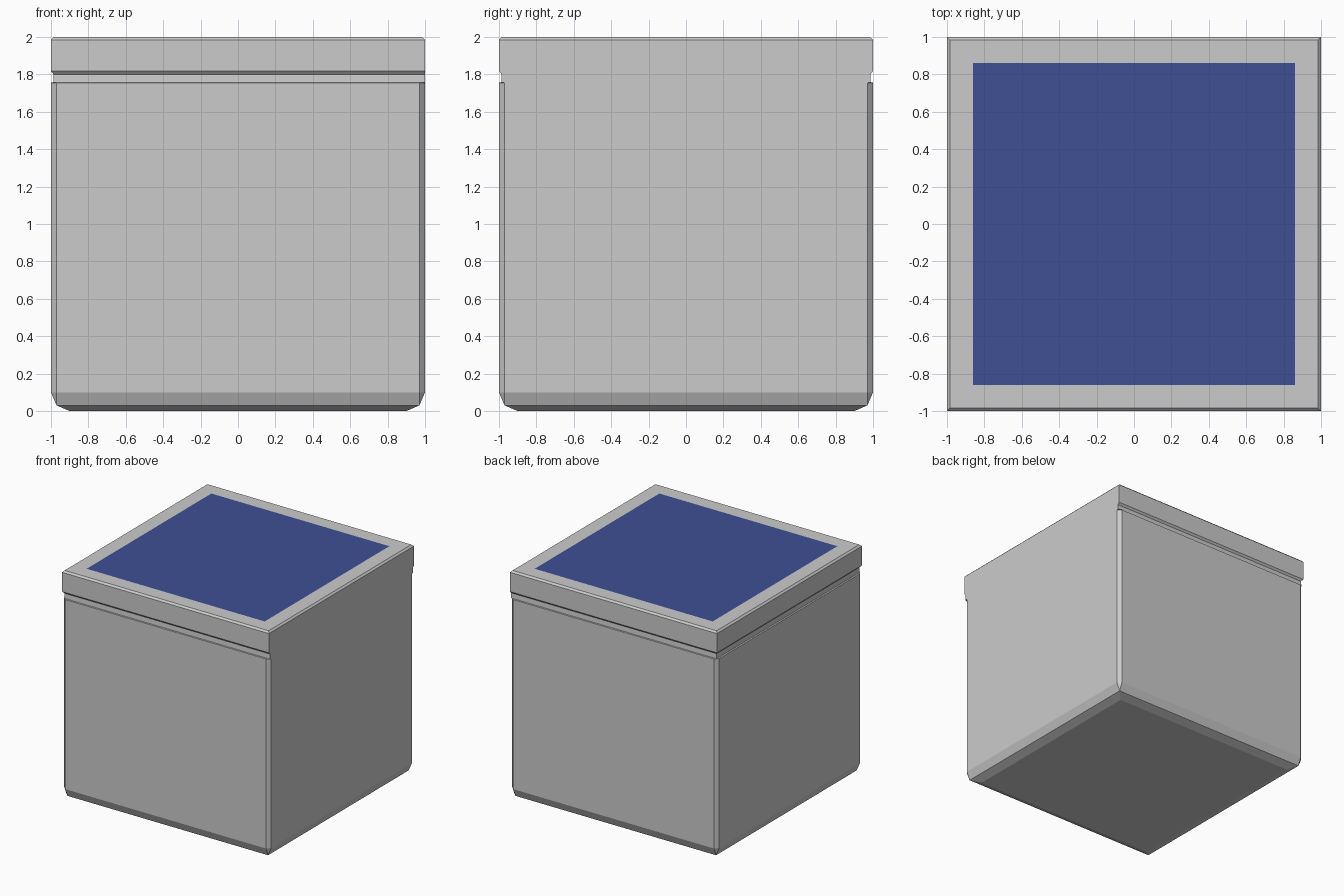
import bpy, bmesh

if "Cube" in bpy.data.objects:
    bpy.data.objects.remove(bpy.data.objects["Cube"])


def ring(bm, z, half, chamfer=0.0, right=None):
    """Square section with chamfered corners; the right side may differ."""
    r = half if right is None else right
    c = chamfer
    pts = [(r - c, -half), (r, -half + c), (r, half - c), (r - c, half),
           (-half + c, half), (-half, half - c), (-half, -half + c), (-half + c, -half)]
    return [bm.verts.new((x, y, z)) for x, y in pts]


def loft(name, levels, bottom=False, top=False):
    bm = bmesh.new()
    rings = [ring(bm, *level) for level in levels]
    for a, b in zip(rings, rings[1:]):
        for i in range(8):
            j = (i + 1) % 8
            bm.faces.new((a[i], a[j], b[j], b[i]))
    if bottom:
        bm.faces.new(rings[0][::-1])
    if top:
        bm.faces.new(rings[-1])
    # Collapse the zero-width chamfers into sharp corners
    bmesh.ops.remove_doubles(bm, verts=bm.verts, dist=0.0005)
    mesh = bpy.data.meshes.new(name)
    bm.to_mesh(mesh)
    bm.free()
    obj = bpy.data.objects.new(name, mesh)
    bpy.context.collection.objects.link(obj)
    return obj


# Body with rounded-under base and chamfered upright corners
loft("body", [(0.0, 0.90), (0.03, 0.97), (0.10, 1.0, 0.03),
              (1.755, 1.0, 0.03), (1.757, 0.988, 0.0, 1.0)], bottom=True)

# Recessed neck on front, back and left; flush on the right
loft("neck", [(1.757, 0.988, 0.0, 1.0), (1.80, 0.985, 0.0, 1.0)])

# Lid with a thin chamfer around the top and a frame round the panel
loft("lid", [(1.80, 0.985, 0.0, 1.0), (1.817, 1.0), (1.985, 1.0),
             (2.0, 0.985), (2.0, 0.86)])

# Blue panel set flush into the lid
bpy.ops.mesh.primitive_plane_add(size=1.72, location=(0, 0, 2.0))
panel = bpy.context.object
panel.name = "top_panel"
blue = bpy.data.materials.new("blue")
blue.diffuse_color = (0.05, 0.08, 0.30, 1.0)
blue.use_nodes = True
blue.node_tree.nodes["Principled BSDF"].inputs["Base Color"].default_value = blue.diffuse_color
panel.data.materials.append(blue)
